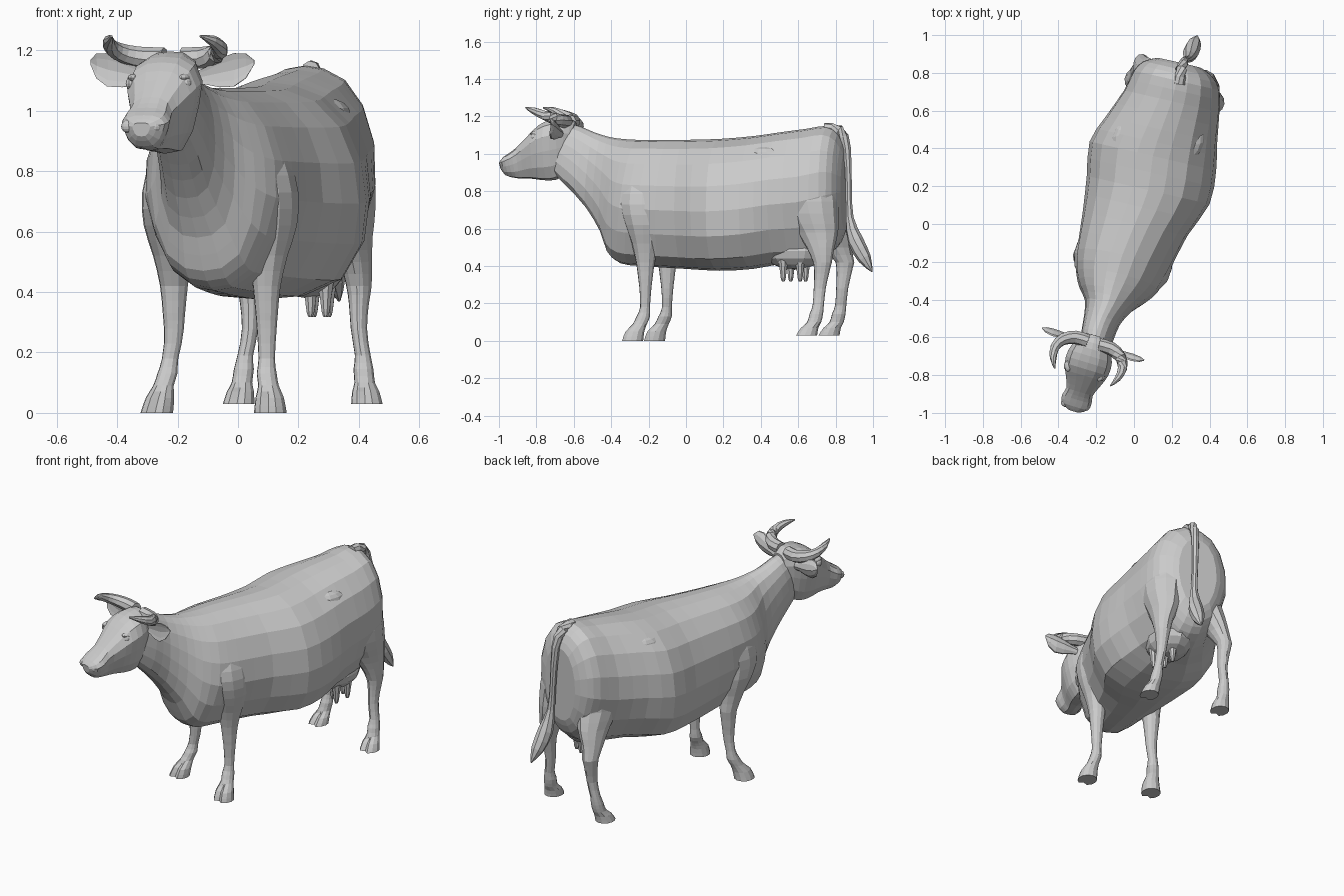
import bpy, bmesh, math
from mathutils import Vector


def loft(name, rings):
    """Skin a list of closed rings and cap both ends."""
    bm = bmesh.new()
    vs = [[bm.verts.new(p) for p in ring] for ring in rings]
    n = len(rings[0])
    for a, b in zip(vs, vs[1:]):
        for i in range(n):
            j = (i + 1) % n
            bm.faces.new((a[i], a[j], b[j], b[i]))
    bm.faces.new(vs[0])
    bm.faces.new(vs[-1])
    bmesh.ops.recalc_face_normals(bm, faces=bm.faces)
    me = bpy.data.meshes.new(name)
    bm.to_mesh(me)
    bm.free()
    ob = bpy.data.objects.new(name, me)
    bpy.context.collection.objects.link(ob)
    return ob


def dense(rows):
    """Insert a smooth midpoint between consecutive rows."""
    out = []
    for i in range(len(rows) - 1):
        a, b = rows[i], rows[i + 1]
        p = rows[max(i - 1, 0)]
        q = rows[min(i + 2, len(rows) - 1)]
        out.append(a)
        out.append(tuple((9 * (u + v) - s - t) / 16 for s, u, v, t in zip(p, a, b, q)))
    return out + [rows[-1]]


def trunk(name, rows, half, skew):
    """Rows: centre x, half width, top y, top z, bottom y, bottom z, tuck of the lower half."""
    section = half + [(-w, t) for w, t in reversed(half[1:-1])]
    rings = []
    for x, hw, ty, tz, by, bz, tuck in dense(rows):
        ring = []
        for w, t in section:
            dx = w * hw * (1 - tuck * max(0, 1 - t / .5))
            ring.append((x + dx, by + (ty - by) * t - skew * dx, bz + (tz - bz) * t))
        rings.append(ring)
    return loft(name, rings)


def tube(name, rows, n=8):
    """Rows: x, y, z, radius."""
    rows = dense(rows)
    pts = [Vector(r[:3]) for r in rows]
    rings = []
    for i, p in enumerate(pts):
        d = (pts[min(i + 1, len(pts) - 1)] - pts[max(i - 1, 0)]).normalized()
        u = d.cross(Vector((0.3, -0.8, 0.52))).normalized()
        v = d.cross(u)
        rings.append([p + max(rows[i][3], .003) * (u * math.cos(a) + v * math.sin(a))
                      for a in (math.tau * k / n for k in range(n))])
    return loft(name, rings)


def ball(name, loc, size, turn=0):
    bpy.ops.mesh.primitive_uv_sphere_add(segments=12, ring_count=8, location=loc, rotation=(0, 0, turn))
    ob = bpy.context.object
    ob.name = name
    ob.scale = size
    return ob


# Body and neck
body_half = [(0, 1), (.25, .985), (.55, .93), (.8, .81), (.95, .64), (1, .45),
             (.95, .26), (.74, .09), (.38, .015), (0, 0)]
trunk("body", [
    (-.215, .07, -.65, 1.17, -.70, .89, 0),
    (-.195, .085, -.56, 1.145, -.63, .82, 0),
    (-.17, .095, -.49, 1.115, -.53, .71, 0),
    (-.135, .125, -.41, 1.09, -.45, .58, 0),
    (-.115, .175, -.34, 1.08, -.41, .47, .1),
    (-.09, .222, -.26, 1.075, -.35, .415, .28),
    (-.06, .25, -.16, 1.075, -.24, .40, .3),
    (.005, .28, 0, 1.075, 0, .385, .12),
    (.075, .325, .18, 1.08, .18, .375, 0),
    (.10, .335, .36, 1.095, .36, .385, 0),
    (.145, .30, .5, 1.115, .5, .41, .15),
    (.20, .26, .65, 1.135, .65, .42, .3),
    (.225, .235, .76, 1.15, .76, .46, .35),
    (.235, .19, .82, 1.11, .82, .52, .3),
    (.24, .12, .855, 1.03, .85, .60, .2)], body_half, .23)

# Head
head_half = [(0, 1), (.42, .985), (.8, .9), (1, .72), (.9, .48), (.72, .22), (.42, .03), (0, 0)]
trunk("head", [
    (-.32, .03, -.992, .96, -.985, .915, 0),
    (-.312, .07, -.968, .985, -.955, .882, 0),
    (-.302, .078, -.93, 1.01, -.915, .872, 0),
    (-.288, .07, -.89, 1.045, -.88, .868, 0),
    (-.27, .09, -.835, 1.10, -.83, .868, 0),
    (-.252, .115, -.77, 1.16, -.77, .86, 0),
    (-.232, .115, -.70, 1.19, -.70, .86, 0),
    (-.215, .085, -.63, 1.195, -.64, .89, 0),
    (-.205, .05, -.59, 1.165, -.60, .95, 0)], head_half, .3)


def on_head(r, f, z):
    """Sideways and forward offsets from the poll."""
    return Vector((-.215 + .95 * r - .3 * f, -.63 - .3 * r - .95 * f, z))


horn = [(.03, 0, 1.175, .035), (.10, 0, 1.175, .036), (.16, .03, 1.188, .032),
        (.188, .08, 1.208, .026), (.18, .14, 1.232, .018), (.155, .19, 1.247, .004)]
ear = [(.07, 1.105, .02), (.12, 1.115, .03), (.17, 1.125, .05), (.22, 1.135, .058),
       (.26, 1.148, .043), (.285, 1.16, .008)]
for s, side in ((1, "left"), (-1, "right")):
    tube(side + "_horn", [(*on_head(s * r, f, z), q) for r, f, z, q in horn])
    # Cupped ear leaf
    rings = []
    for r, z, h in ear:
        ring = []
        for k in range(10):
            a = math.tau * k / 10
            cup = .4 * h * math.sin(a) ** 2
            ring.append(on_head(s * r, .005 + .25 * h * math.cos(a) + cup, z + h * math.sin(a)))
        rings.append(ring)
    loft(side + "_ear", rings)
    ball(side + "_eye", on_head(s * .097, .155, 1.09), (.017, .026, .022), -.3)
    ball(side + "_brow", on_head(s * .088, .15, 1.108), (.02, .036, .014), -.3)
    ball(side + "_nostril", on_head(s * .045, .35, .948), (.025, .02, .022), -.3)

# Legs: z, sideways, y, half width, half depth
front = [(.94, -.03, .02, .05, .07), (.84, -.01, .0, .085, .12), (.73, .01, -.005, .095, .135),
         (.62, .01, .0, .09, .11), (.52, .005, .0, .064, .074), (.42, 0, .0, .046, .05),
         (.33, 0, .0, .037, .038), (.28, 0, .0, .033, .032), (.18, 0, -.002, .027, .026),
         (.13, .0, -.012, .033, .036), (.09, .006, -.03, .034, .038),
         (.05, .01, -.058, .047, .052), (0, .012, -.07, .054, .058)]
rear = [(.98, -.09, .0, .07, .10), (.82, -.065, -.01, .11, .15), (.68, -.045, .01, .10, .14),
        (.58, -.03, .02, .075, .11), (.50, -.01, .02, .054, .075), (.42, 0, .015, .042, .05),
        (.36, 0, .01, .033, .04), (.28, .0, .0, .027, .032), (.19, .01, -.008, .026, .03),
        (.145, .01, -.018, .033, .036), (.10, .012, -.03, .034, .038),
        (.07, .014, -.055, .045, .048), (.03, .016, -.072, .052, .058)]


def leg(name, rows, x, y, s, splay, lean=0):
    rings = []
    for z, dx, dy, rx, ry in dense(rows):
        cx = x + s * dx + splay * max(0, .25 - z) / .25
        cy = y + dy - lean * min(.25, max(0, z - .42))
        ring = []
        for k in range(12):
            a = math.tau * k / 12
            # Toe cleft in front of the hoof
            cleft = .022 if k == 9 and z < .085 else 0
            px, py = rx * math.cos(a), ry * math.sin(a) + cleft
            ring.append((cx + px + .15 * py, cy + py - .15 * px, z))
        rings.append(ring)
    loft(name, rings)


leg("left_front_leg", front, .095, -.217, 1, 0)
leg("right_front_leg", front, -.212, -.1, -1, -.045, .25)
leg("left_rear_leg", rear, .40, .715, 1, .012, .2)
leg("right_rear_leg", rear, .04, .835, -1, -.025, .55)

# Tail with tuft
tube("tail", [(.24, .74, 1.135, .03), (.25, .82, 1.125, .03), (.265, .86, 1.03, .023),
              (.275, .87, .82, .018), (.285, .875, .66, .022), (.30, .905, .54, .042),
              (.32, .955, .44, .036), (.335, .995, .37, .004)])

# Hip bones
for x, y in ((.30, .41), (-.045, .48)):
    ball("hip_bone", (x, y, .99), (.06, .11, .05), -.5)

# Udder and teats
ball("udder", (.225, .58, .48), (.13, .17, .10), -.23)
for x, y in ((.29, .52), (.30, .61), (.24, .56), (.25, .64)):
    tube("teat", [(x, y, .44, .03), (x, y, .38, .02), (x, y, .335, .014), (x, y, .318, .008)])
